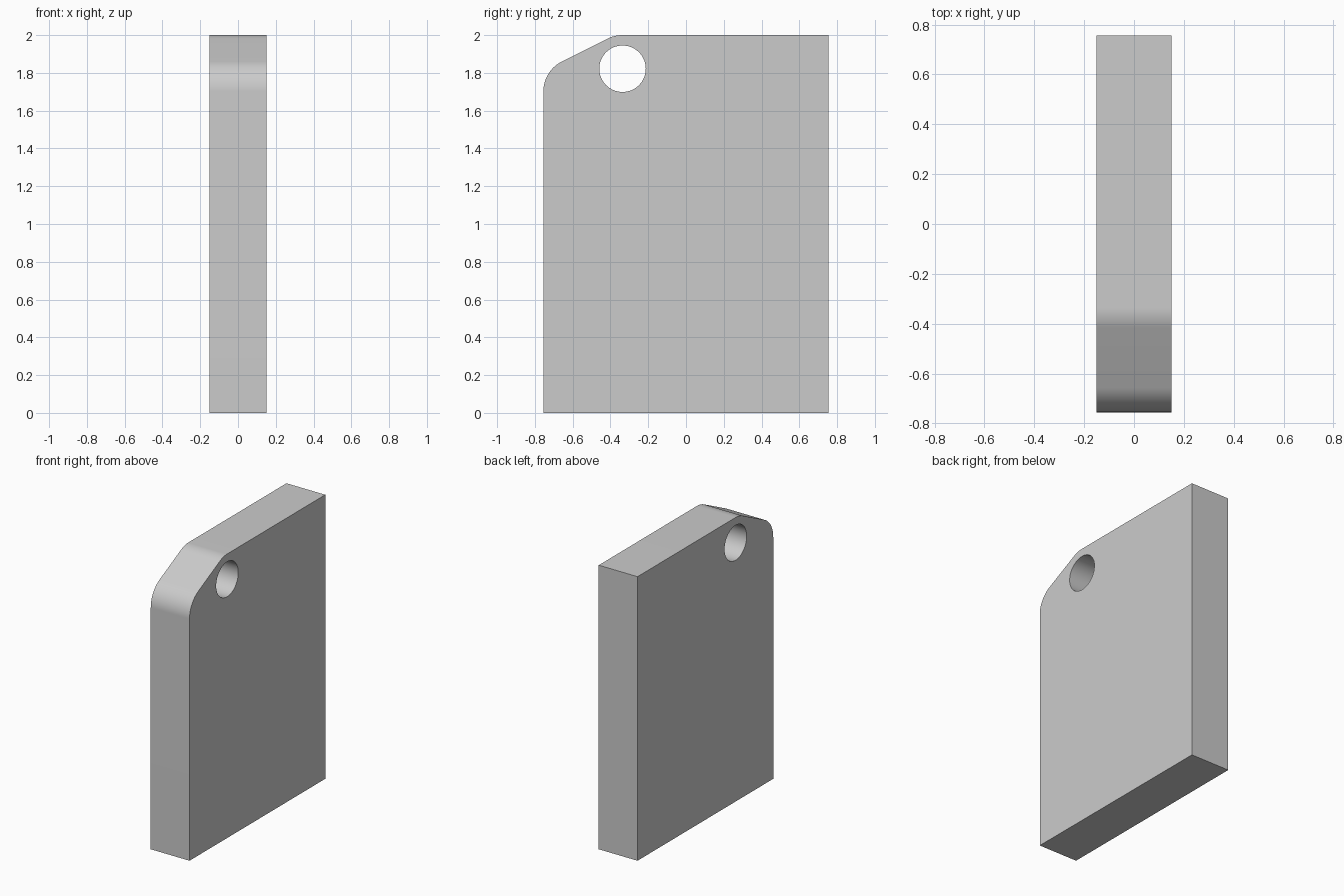
import bpy, bmesh
from math import sin, cos, atan, pi

if "Cube" in bpy.data.objects:
    bpy.data.objects.remove(bpy.data.objects["Cube"])

HALF_X, HALF_Y, HEIGHT = 0.151, 0.755, 2.0
R = 0.178                      # radius of both rounded corners
HOLE_Y, HOLE_Z, HOLE_R = -0.336, 1.822, 0.123
SLOPE = 0.5                    # rise of the slanted edge


def arc(cy, cz, r, a0, a1, n):
    return [(cy + r * cos(a0 + (a1 - a0) * i / n),
             cz + r * sin(a0 + (a1 - a0) * i / n)) for i in range(n + 1)]


# Side profile: the upper round is concentric with the hole
tilt = pi / 2 + atan(SLOPE)
low_y = -HALF_Y + R
low_z = HOLE_Z - (HOLE_Y - low_y) * SLOPE
profile = [(-HALF_Y, 0), (HALF_Y, 0), (HALF_Y, HEIGHT)]
profile += arc(HOLE_Y, HOLE_Z, R, pi / 2, tilt, 12)
profile += arc(low_y, low_z, R, tilt, pi, 24)

# Plate: extrude the profile through its thickness
bm = bmesh.new()
face = bm.faces.new([bm.verts.new((-HALF_X, y, z)) for y, z in profile])
ext = bmesh.ops.extrude_face_region(bm, geom=[face])
bmesh.ops.translate(bm, vec=(2 * HALF_X, 0, 0),
                    verts=[v for v in ext["geom"] if isinstance(v, bmesh.types.BMVert)])
bmesh.ops.recalc_face_normals(bm, faces=bm.faces)
mesh = bpy.data.meshes.new("plate")
bm.to_mesh(mesh)
bm.free()
plate = bpy.data.objects.new("plate", mesh)
bpy.context.collection.objects.link(plate)

# Through hole
bpy.ops.mesh.primitive_cylinder_add(vertices=64, radius=HOLE_R, depth=1,
                                    location=(0, HOLE_Y, HOLE_Z), rotation=(0, pi / 2, 0))
cutter = bpy.context.object
cutter.name = "hole_cutter"
cutter.hide_render = True

bpy.ops.object.select_all(action='DESELECT')
plate.select_set(True)
bpy.context.view_layer.objects.active = plate
mod = plate.modifiers.new("hole", 'BOOLEAN')
mod.operation = 'DIFFERENCE'
mod.solver = 'EXACT'
mod.object = cutter
bpy.ops.object.modifier_apply(modifier=mod.name)
bpy.data.objects.remove(cutter)

bpy.ops.object.shade_smooth_by_angle()
